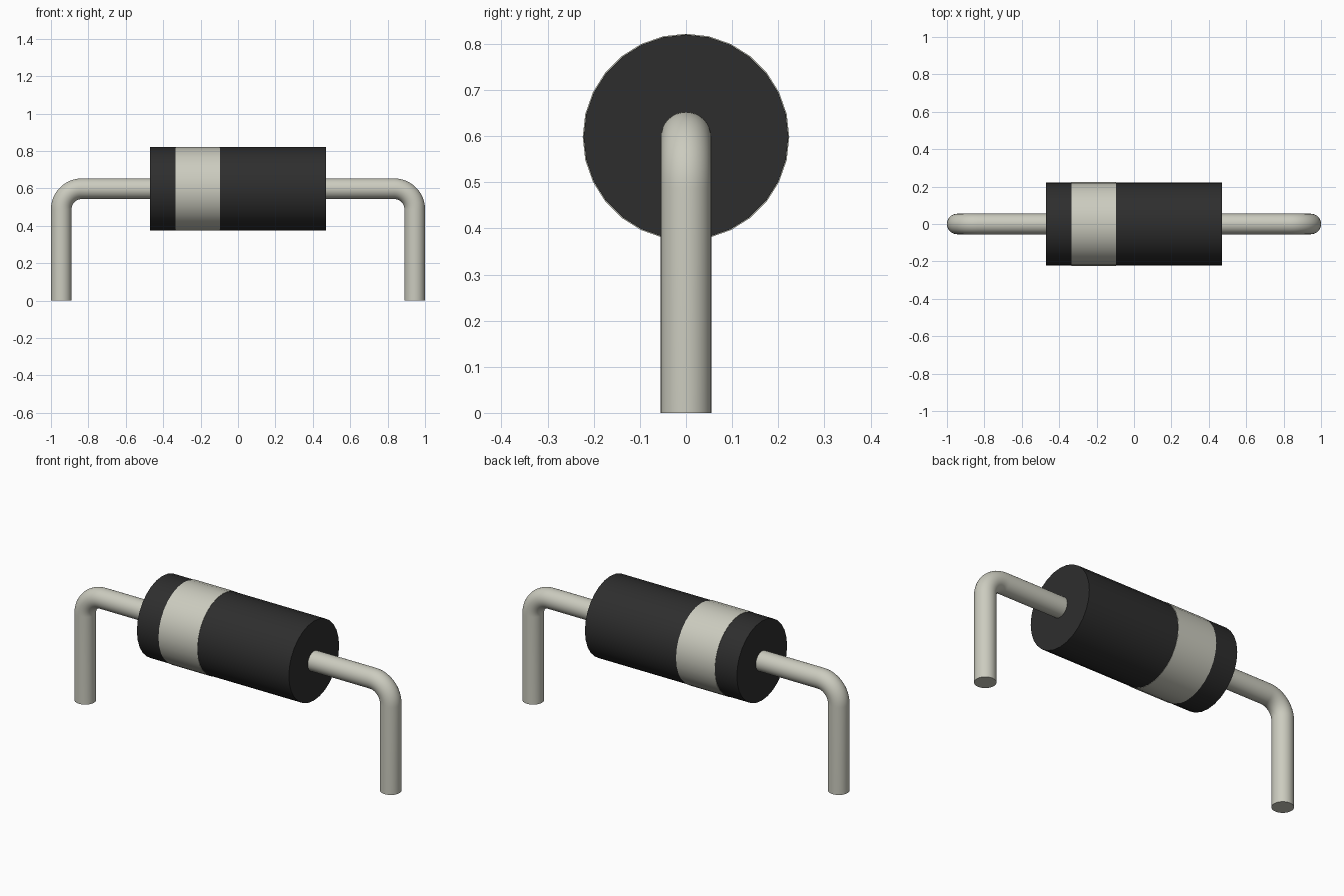
import bpy
import bmesh
from math import sin, cos, pi, radians
from mathutils import Vector

cube = bpy.data.objects.get("Cube")
if cube:
    bpy.data.objects.remove(cube, do_unlink=True)

AXIS_Z = 0.598      # height of the body axis
BODY_R = 0.222
BODY_HALF = 0.47
WIRE_R = 0.055
LEG_X = 1 - WIRE_R
BEND_R = 0.11       # bend radius at the wire centre line


def material(name, rgb, roughness):
    mat = bpy.data.materials.new(name)
    mat.use_nodes = True
    mat.diffuse_color = (*rgb, 1)
    shader = mat.node_tree.nodes["Principled BSDF"]
    shader.inputs["Base Color"].default_value = (*rgb, 1)
    shader.inputs["Roughness"].default_value = roughness
    return mat


def sweep(name, stations, radius, sides, mat):
    """Capped tube through (centre, tangent) stations lying in the xz plane."""
    bm = bmesh.new()
    rings = []
    across = Vector((0, 1, 0))
    for centre, tangent in stations:
        up = tangent.cross(across)
        rings.append([bm.verts.new(centre + radius * (cos(a) * up + sin(a) * across))
                      for a in (2 * pi * i / sides for i in range(sides))])
    for r0, r1 in zip(rings, rings[1:]):
        for i in range(sides):
            j = (i + 1) % sides
            bm.faces.new((r0[i], r0[j], r1[j], r1[i]))
    bm.faces.new(rings[0])
    bm.faces.new(rings[-1])
    bmesh.ops.recalc_face_normals(bm, faces=bm.faces)
    mesh = bpy.data.meshes.new(name)
    bm.to_mesh(mesh)
    bm.free()
    mesh.materials.append(mat)
    obj = bpy.data.objects.new(name, mesh)
    bpy.context.collection.objects.link(obj)
    bpy.ops.object.select_all(action="DESELECT")
    obj.select_set(True)
    bpy.context.view_layer.objects.active = obj
    bpy.ops.object.shade_smooth_by_angle(angle=radians(30))
    return obj


def straight(x0, x1):
    return [(Vector((x, 0, AXIS_Z)), Vector((1, 0, 0))) for x in (x0, x1)]


black = material("black plastic", (0.027, 0.027, 0.027), 0.6)
metal = material("pale grey metal", (0.60, 0.60, 0.52), 0.5)

# Cylindrical body and the polarity band just proud of it
sweep("body", straight(-BODY_HALF, BODY_HALF), BODY_R, 28, black)
sweep("polarity_band", straight(-0.335, -0.095), BODY_R + 0.002, 28, metal)

# Bent wire leads: out of the body, round the bend, down to the ground
for side, name in ((-1, "right_lead"), (1, "left_lead")):
    path = [(Vector((side * (BODY_HALF - 0.02), 0, AXIS_Z)), Vector((side, 0, 0)))]
    for k in range(13):
        a = pi / 2 * k / 12
        centre = Vector((side * (LEG_X - BEND_R + BEND_R * sin(a)), 0,
                         AXIS_Z - BEND_R + BEND_R * cos(a)))
        path.append((centre, Vector((side * cos(a), 0, -sin(a)))))
    path.append((Vector((side * LEG_X, 0, 0)), Vector((0, 0, -1))))
    sweep(name, path, WIRE_R, 32, metal)
